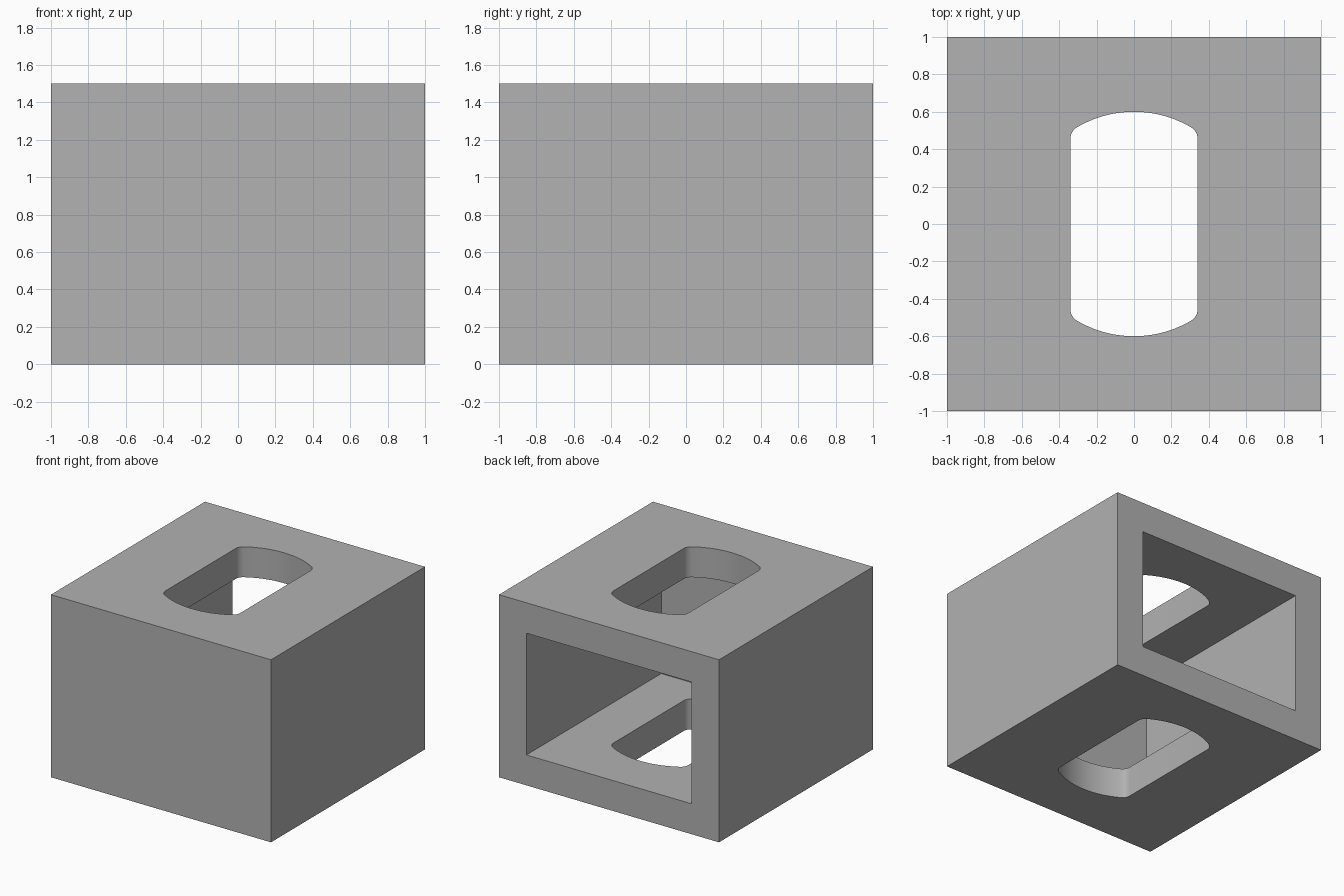
import bpy
import bmesh
import math

default = bpy.data.objects.get("Cube")
if default:
    bpy.data.objects.remove(default, do_unlink=True)

WIDTH, HEIGHT, WALL = 2.0, 1.5, 0.25
HOLE_HALF, HOLE_RADIUS, FILLET = 0.34, 0.6, 0.07

grey = bpy.data.materials.new("mid grey")
grey.use_nodes = True
colour = (0.445, 0.445, 0.445, 1)
grey.diffuse_color = colour
grey.node_tree.nodes["Principled BSDF"].inputs["Base Color"].default_value = colour


def prism(name, outline, z0, z1):
    """Extrude a counter-clockwise outline from z0 up to z1."""
    bm = bmesh.new()
    face = bm.faces.new([bm.verts.new((x, y, z0)) for x, y in outline])
    top = bmesh.ops.extrude_face_region(bm, geom=[face])["geom"]
    moved = [v for v in top if isinstance(v, bmesh.types.BMVert)]
    bmesh.ops.translate(bm, verts=moved, vec=(0, 0, z1 - z0))
    bmesh.ops.recalc_face_normals(bm, faces=bm.faces[:])
    mesh = bpy.data.meshes.new(name)
    bm.to_mesh(mesh)
    bm.free()
    mesh.materials.append(grey)
    obj = bpy.data.objects.new(name, mesh)
    bpy.context.collection.objects.link(obj)
    return obj


def rectangle(x0, x1, y0, y1):
    return [(x0, y0), (x1, y0), (x1, y1), (x0, y1)]


def arc(cx, cy, radius, start, end, steps):
    angles = [start + (end - start) * i / steps for i in range(steps + 1)]
    return [(cx + radius * math.cos(a), cy + radius * math.sin(a)) for a in angles]


def slot_outline():
    """Circle cut by two straight sides, with the corners rounded."""
    cx = HOLE_HALF - FILLET
    cy = math.sqrt((HOLE_RADIUS - FILLET) ** 2 - cx ** 2)
    a = math.atan2(cy, cx)
    half = arc(cx, cy, FILLET, 0, a, 8)
    half += arc(0, 0, HOLE_RADIUS, a, math.pi - a, 32)[1:-1]
    half += arc(-cx, cy, FILLET, math.pi - a, math.pi, 8)
    return half + [(-x, -y) for x, y in half]


def cut(body, cutter):
    cutter.hide_render = True
    mod = body.modifiers.new("cut", "BOOLEAN")
    mod.operation = "DIFFERENCE"
    mod.solver = "EXACT"
    mod.object = cutter
    bpy.context.view_layer.objects.active = body
    bpy.ops.object.modifier_apply(modifier=mod.name)
    bpy.data.objects.remove(cutter, do_unlink=True)


# Outer block
half = WIDTH / 2
body = prism("hollow_block", rectangle(-half, half, -half, half), 0, HEIGHT)

# Cavity open at the back
inner = half - WALL
cut(body, prism("cavity_cutter", rectangle(-inner, inner, -inner, half + WALL),
                WALL, HEIGHT - WALL))

# Rounded slot through the top and the floor
cut(body, prism("slot_cutter", slot_outline(), -WALL, HEIGHT + WALL))

# Smooth slot ends, sharp edges elsewhere
bpy.ops.object.select_all(action="DESELECT")
body.select_set(True)
bpy.context.view_layer.objects.active = body
bpy.ops.object.shade_smooth_by_angle(angle=math.radians(30))
